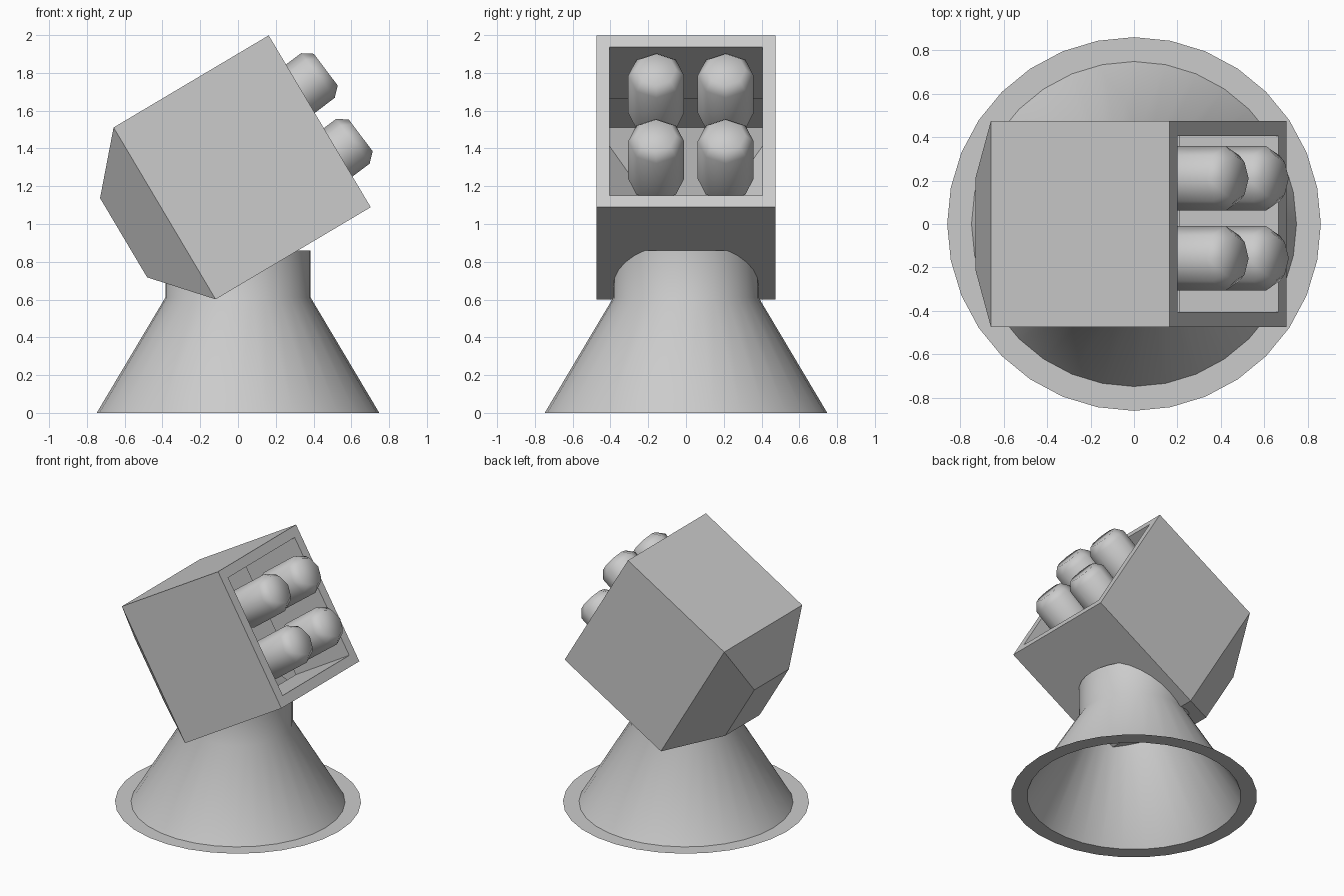
import bpy, bmesh
from math import sin, cos, pi, radians

if "Cube" in bpy.data.objects:
    bpy.data.objects.remove(bpy.data.objects["Cube"])


def circle(n, r, z):
    return [(r * cos(2 * pi * k / n), r * sin(2 * pi * k / n), z) for k in range(n)]


def rect(hx, hy, z):
    return [(hx, -hy, z), (hx, hy, z), (-hx, hy, z), (-hx, -hy, z)]


def loft(name, rings, loc=(0, 0, 0), tilt=0, cap_start=False, cap_end=False, smooth=None):
    """Skin a stack of rings along local z, then tilt about y and place."""
    bm = bmesh.new()
    vs = [[bm.verts.new(p) for p in ring] for ring in rings]
    n = len(vs[0])
    for a, b in zip(vs, vs[1:]):
        for k in range(n):
            j = (k + 1) % n
            bm.faces.new((a[k], a[j], b[j], b[k]))
    if cap_start:
        bm.faces.new(vs[0][::-1])
    if cap_end:
        bm.faces.new(vs[-1])
    me = bpy.data.meshes.new(name)
    bm.to_mesh(me)
    bm.free()
    ob = bpy.data.objects.new(name, me)
    bpy.context.collection.objects.link(ob)
    ob.location = loc
    ob.rotation_euler = (0, tilt, 0)
    if smooth:
        bpy.ops.object.select_all(action='DESELECT')
        ob.select_set(True)
        bpy.context.view_layer.objects.active = ob
        bpy.ops.object.shade_smooth_by_angle(angle=radians(smooth))
    return ob


# Pedestal: flat ground flange, open cone and short neck
loft("pedestal", [circle(32, r, z) for r, z in
                  ((0.86, 0), (0.748, 0), (0.385, 0.61), (0.385, 0.86))], smooth=40)

# Launcher housing: tapered back, box, front frame and open inner sleeve
loft("launcher_housing", [rect(0.244, 0.21, -0.73),
                          rect(0.529, 0.475, -0.4775),
                          rect(0.529, 0.475, 0.4775),
                          rect(0.456, 0.405, 0.4775),
                          rect(0.456, 0.405, -0.0525)],
     loc=(0.022, 0, 1.30), tilt=radians(90 - 30.7), cap_start=True)

# Four blunt-nosed rockets in two rows
for row, (x, z) in (("upper", (0.423, 1.786)), ("lower", (0.608, 1.438))):
    for side, y in (("left", -0.158), ("right", 0.21)):
        loft(f"rocket_{row}_{side}", [circle(8, 0.148, -0.33),
                                      circle(8, 0.148, 0),
                                      circle(8, 0.105, 0.052)],
             loc=(x, y, z), tilt=radians(90 - 37), cap_start=True, cap_end=True, smooth=55)
